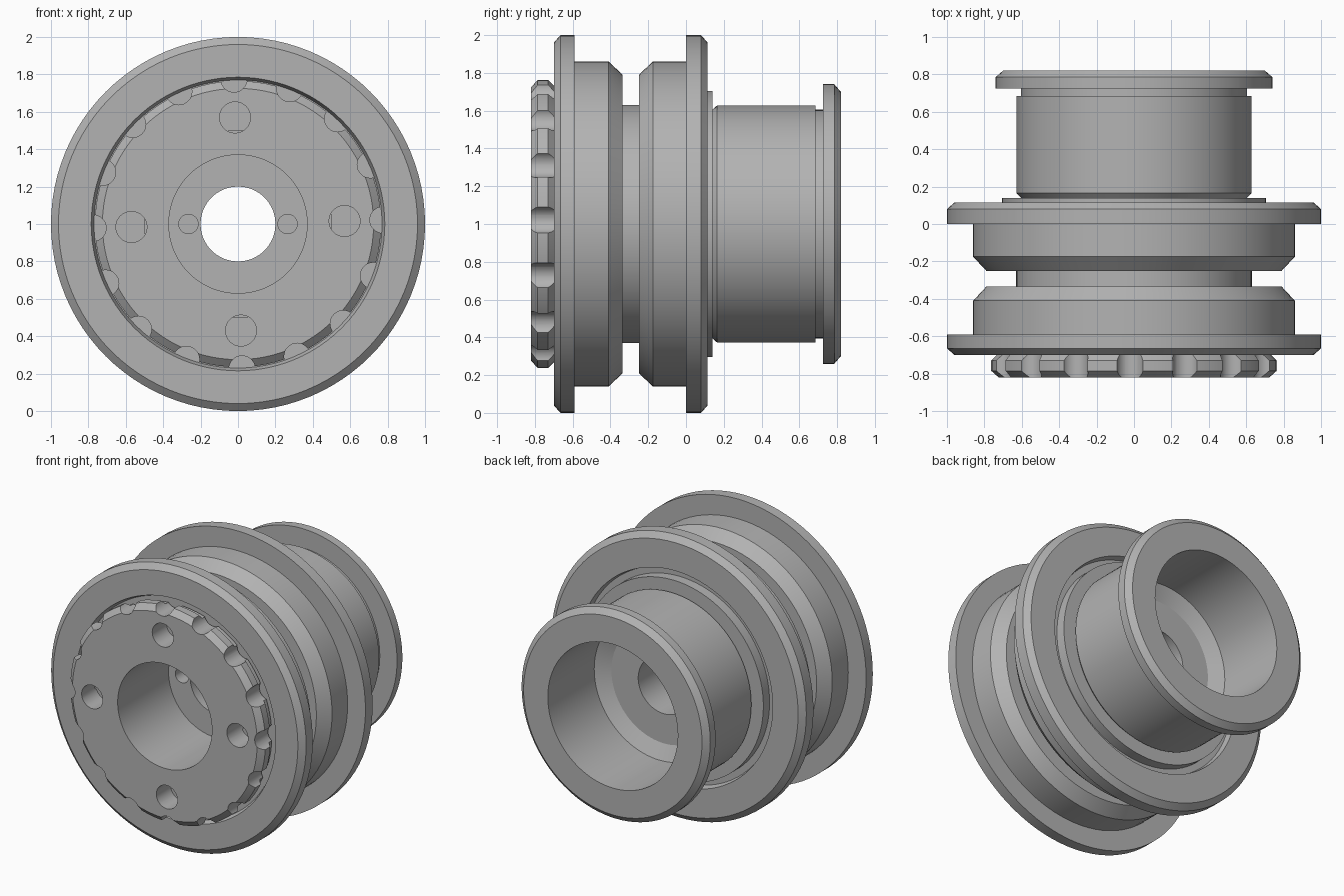
import bpy, bmesh
from math import sin, cos, pi, radians
from mathutils import Matrix, Vector

if "Cube" in bpy.data.objects:
    bpy.data.objects.remove(bpy.data.objects["Cube"])

AXIS = 1.0   # height of the turning axis
SEG = 96

grey = bpy.data.materials.new("machined_grey")
grey.use_nodes = True
color = (0.45, 0.45, 0.45, 1)
grey.diffuse_color = color
grey.node_tree.nodes["Principled BSDF"].inputs["Base Color"].default_value = color


def make_object(name, bm):
    bmesh.ops.recalc_face_normals(bm, faces=bm.faces)
    mesh = bpy.data.meshes.new(name)
    bm.to_mesh(mesh)
    bm.free()
    mesh.materials.append(grey)
    obj = bpy.data.objects.new(name, mesh)
    bpy.context.collection.objects.link(obj)
    return obj


def lathe(name, profile):
    """Turn a closed loop of (y, radius) points around the y axis."""
    bm = bmesh.new()
    rings = []
    for i in range(SEG):
        a = 2 * pi * i / SEG
        rings.append([bm.verts.new((r * cos(a), y, AXIS + r * sin(a))) for y, r in profile])
    n = len(profile)
    for i in range(SEG):
        here, after = rings[i], rings[(i + 1) % SEG]
        for j in range(n):
            k = (j + 1) % n
            bm.faces.new((here[j], here[k], after[k], after[j]))
    return make_object(name, bm)


def drill(target, holes):
    """Cut (angle, distance, radius, y_start, y_end) holes along the y axis."""
    bm = bmesh.new()
    for angle, dist, radius, y0, y1 in holes:
        a = radians(angle)
        place = Matrix.Translation((dist * cos(a), (y0 + y1) / 2, AXIS + dist * sin(a)))
        bmesh.ops.create_cone(bm, cap_ends=True, segments=32, radius1=radius, radius2=radius,
                              depth=y1 - y0, matrix=place @ Matrix.Rotation(pi / 2, 4, 'X'))
    cutter = make_object("hole_cutter", bm)
    cutter.hide_render = True
    mod = target.modifiers.new("holes", 'BOOLEAN')
    mod.operation = 'DIFFERENCE'
    mod.solver = 'EXACT'
    mod.object = cutter
    bpy.context.view_layer.update()
    result = target.evaluated_get(bpy.context.evaluated_depsgraph_get())
    mesh = bpy.data.meshes.new_from_object(result)
    target.modifiers.clear()
    target.data = mesh
    bpy.data.objects.remove(cutter)


# Grooved pulley with two flanges and a shallow recess at each end
pulley = lathe("grooved_pulley", [
    (-0.66, 0.50), (-0.66, 0.77), (-0.70, 0.785), (-0.70, 0.96), (-0.665, 1.0),
    (-0.59, 1.0), (-0.59, 0.86), (-0.41, 0.86), (-0.335, 0.79), (-0.335, 0.63),
    (-0.25, 0.63), (-0.25, 0.79), (-0.175, 0.86), (0, 0.86), (0, 1.0),
    (0.08, 1.0), (0.115, 0.96), (0.115, 0.76), (0.07, 0.75), (0.07, 0.50)])

# Scalloped front nut with four spanner holes
nut = lathe("scalloped_nut", [
    (-0.45, 0.37), (-0.82, 0.37), (-0.82, 0.725), (-0.785, 0.765), (-0.73, 0.765),
    (-0.70, 0.735), (-0.67, 0.735), (-0.67, 0.65), (-0.45, 0.65)])
scallops = [(1.6 + i * 22.5, 0.775, 0.07, -0.9, -0.6) for i in range(16)]
spanner_holes = [(1.6 + i * 90, 0.57, 0.083, -0.9, -0.55) for i in range(4)]
drill(nut, scallops + spanner_holes)

# Rear hub: inner web, thin washer, drum, neck and end flange
hub = lathe("rear_hub", [
    (-0.45, 0.37), (-0.25, 0.37), (-0.25, 0.20), (0.25, 0.20), (0.25, 0.41),
    (0.30, 0.51), (0.82, 0.51), (0.82, 0.70), (0.785, 0.74), (0.725, 0.74),
    (0.725, 0.605), (0.685, 0.605), (0.685, 0.628), (0.165, 0.628), (0.14, 0.605),
    (0.14, 0.705), (0.05, 0.705), (0.05, 0.60), (-0.45, 0.60)])
drill(hub, [(side, 0.265, 0.052, -0.35, -0.15) for side in (0, 180)])

# Smooth turned surfaces with crisp edges
bpy.ops.object.select_all(action='DESELECT')
for obj in (pulley, nut, hub):
    obj.select_set(True)
bpy.context.view_layer.objects.active = pulley
bpy.ops.object.shade_smooth_by_angle(angle=radians(22))
